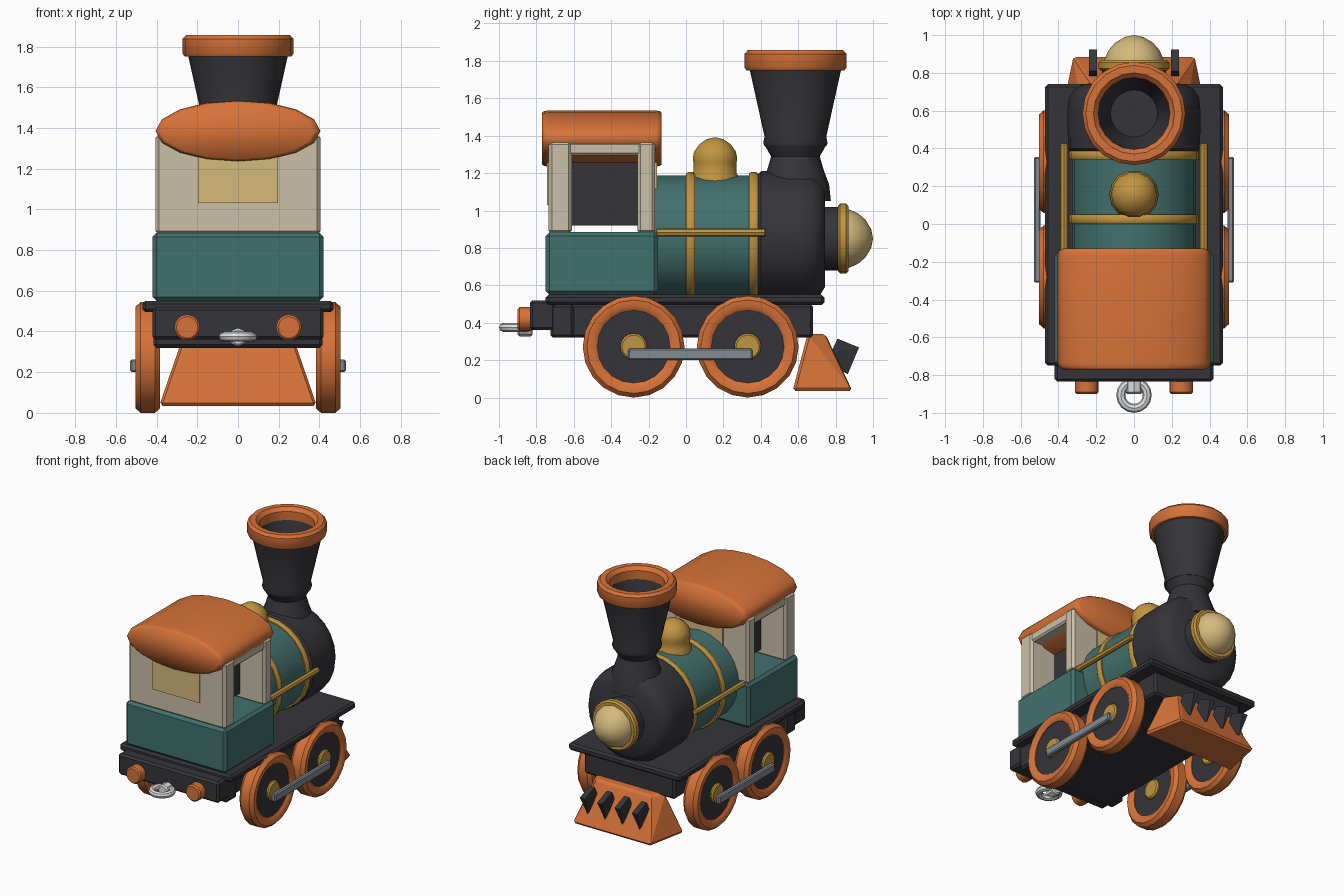
import bpy, bmesh
from math import pi, cos, sin
from mathutils import Vector, Matrix

if "Cube" in bpy.data.objects:
    bpy.data.objects.remove(bpy.data.objects["Cube"], do_unlink=True)


def material(name, r, g, b):
    m = bpy.data.materials.new(name)
    m.use_nodes = True
    m.diffuse_color = (r, g, b, 1)
    m.node_tree.nodes["Principled BSDF"].inputs["Base Color"].default_value = (r, g, b, 1)
    return m


ORANGE = material("orange", 0.68, 0.17, 0.04)
TEAL = material("teal", 0.055, 0.165, 0.155)
DARK = material("charcoal", 0.036, 0.035, 0.042)
BEIGE = material("beige", 0.6, 0.53, 0.4)
GOLD = material("gold", 0.53, 0.3, 0.05)
PALE = material("pale_gold", 0.66, 0.49, 0.2)
STEEL = material("steel", 0.23, 0.26, 0.3)
WHITE = material("silver", 0.72, 0.73, 0.75)

AXES = {"x": (0, pi / 2, 0), "y": (-pi / 2, 0, 0), "z": (0, 0, 0)}


def finish(name, bm, mat, bevel=0, smooth=35):
    """Turn a bmesh into a named object with optional bevel and smooth shading."""
    bmesh.ops.recalc_face_normals(bm, faces=bm.faces)
    mesh = bpy.data.meshes.new(name)
    bm.to_mesh(mesh)
    bm.free()
    mesh.materials.append(mat)
    ob = bpy.data.objects.new(name, mesh)
    bpy.context.collection.objects.link(ob)
    bpy.ops.object.select_all(action="DESELECT")
    ob.select_set(True)
    bpy.context.view_layer.objects.active = ob
    if smooth:
        bpy.ops.object.shade_smooth_by_angle(angle=smooth * pi / 180)
    if bevel:
        mod = ob.modifiers.new("bevel", "BEVEL")
        mod.width, mod.segments, mod.limit_method = bevel, 1, "ANGLE"
    return ob


def box(name, mat, x, y, z, bevel=0.015):
    """Box from (min, max) pairs."""
    bm = bmesh.new()
    bmesh.ops.create_cube(bm, size=1)
    for v in bm.verts:
        v.co = [p[0] + (c + 0.5) * (p[1] - p[0]) for c, p in zip(v.co, (x, y, z))]
    return finish(name, bm, mat, bevel, smooth=0)


def lathe(name, mat, profile, axis="z", at=(0, 0, 0), segs=20, closed=False, smooth=40):
    """Revolve (radius, height) points around an axis."""
    bm = bmesh.new()
    verts = [bm.verts.new((r, 0, h)) for r, h in profile]
    edges = [bm.edges.new(p) for p in zip(verts, verts[1:])]
    if closed:
        edges.append(bm.edges.new((verts[-1], verts[0])))
    bmesh.ops.spin(bm, geom=verts + edges, cent=(0, 0, 0), axis=(0, 0, 1),
                   angle=2 * pi, steps=segs, use_duplicate=False)
    bmesh.ops.remove_doubles(bm, verts=bm.verts, dist=0.0005)
    ob = finish(name, bm, mat, smooth=smooth)
    ob.location, ob.rotation_euler = at, AXES[axis]
    return ob


def rod(name, mat, radius, lo, hi, axis, at, segs=16, chamfer=0.01):
    """Capped cylinder with chamfered rims."""
    c = chamfer
    return lathe(name, mat, [(0, lo), (radius - c, lo), (radius, lo + c),
                             (radius, hi - c), (radius - c, hi), (0, hi)], axis, at, segs)


def hull(name, mat, points, bevel=0):
    bm = bmesh.new()
    for p in points:
        bm.verts.new(p)
    bmesh.ops.convex_hull(bm, input=bm.verts)
    bmesh.ops.dissolve_limit(bm, angle_limit=0.02, verts=bm.verts, edges=bm.edges)
    return finish(name, bm, mat, bevel, smooth=0)


# Chassis
box("chassis", DARK, (-0.38, 0.38), (-0.72, 0.68), (0.32, 0.5))
box("deck", DARK, (-0.47, 0.47), (-0.75, 0.74), (0.495, 0.55))
box("rear_beam", DARK, (-0.42, 0.42), (-0.835, -0.7), (0.36, 0.52))
box("beam_skirt", DARK, (-0.415, 0.415), (-0.725, -0.6), (0.32, 0.5))

# Wheels, coupling rods and buffers on both sides
for side, s in (("left", 1), ("right", -1)):
    for end, y in (("rear", -0.28), ("front", 0.33)):
        at = (s * 0.443, y, 0.272)
        lathe(f"wheel_rim_{side}_{end}", ORANGE,
              [(0.195, -0.045), (0.215, -0.06), (0.25, -0.06), (0.272, -0.035),
               (0.272, 0.035), (0.25, 0.06), (0.215, 0.06), (0.195, 0.045)],
              "x", at, closed=True)
        rod(f"wheel_disc_{side}_{end}", DARK, 0.205, -0.04, 0.04, "x", at, 20)
        rod(f"wheel_hub_{side}_{end}", GOLD, 0.072, -0.06, 0.06, "x", at)
    box(f"coupling_rod_{side}", STEEL, sorted((s * 0.495, s * 0.53)),
        (-0.31, 0.355), (0.2, 0.262), 0.008)
    rod(f"buffer_{side}", ORANGE, 0.063, -0.9, -0.82, "y", (s * 0.25, 0, 0.42))

# Rear coupler: shank and ring
rod("coupler_shank", WHITE, 0.045, -0.9, -0.82, "y", (0, 0, 0.372), 8)
lathe("coupler_ring", WHITE, [(0.07 + 0.024 * cos(a * pi / 4), 0.024 * sin(a * pi / 4))
                              for a in range(8)], "z", (0, -0.906, 0.375), 16, True)

# Cab
box("cab_base", TEAL, (-0.42, 0.42), (-0.75, -0.15), (0.55, 0.885), 0.02)
box("cab_rear_wall", BEIGE, (-0.405, 0.405), (-0.735, -0.61), (0.875, 1.37), 0.018)
box("cab_front_wall", BEIGE, (-0.405, 0.405), (-0.26, -0.165), (0.875, 1.37), 0.018)
box("rear_window", PALE, (-0.197, 0.197), (-0.744, -0.735), (1.03, 1.27), 0)
box("front_window", PALE, (-0.197, 0.197), (-0.165, -0.156), (1.03, 1.27), 0)
for side, s in (("left", 1), ("right", -1)):
    box(f"cab_lintel_{side}", BEIGE, sorted((s * 0.31, s * 0.395)),
        (-0.63, -0.24), (1.295, 1.365), 0.012)
box("cab_interior", DARK, (-0.2, 0.2), (-0.62, -0.25), (0.92, 1.27), 0)

# Lens-shaped roof with softened ends
roof = lathe("cab_roof", ORANGE, [(0, -0.32), (0.375, -0.32), (0.398, -0.308), (0.405, -0.285),
                                  (0.405, 0.285), (0.398, 0.308), (0.375, 0.32), (0, 0.32)],
             "y", (0, -0.45, 1.385), 16, smooth=60)
roof.scale = (1, 0.37, 1)

# Boiler with bands and handrails
BOILER = (0, 0, 0.86)
rod("boiler", TEAL, 0.328, -0.2, 0.4, "y", BOILER, 24)
for name, y in (("rear_band", 0.025), ("front_band", 0.362)):
    lathe(name, GOLD, [(0.32, y - 0.024), (0.338, y - 0.024), (0.345, y - 0.015),
                       (0.345, y + 0.015), (0.338, y + 0.024), (0.32, y + 0.024)],
          "y", BOILER, 24, True)
for side, s in (("left", 1), ("right", -1)):
    rod(f"handrail_{side}", GOLD, 0.022, -0.16, 0.425, "y", (s * 0.37, 0, 0.882), 8, 0.006)

# Smokebox and headlamp
lathe("smokebox", DARK, [(0, 0.385), (0.335, 0.385), (0.35, 0.4), (0.352, 0.6), (0.345, 0.67),
                         (0.315, 0.715), (0.27, 0.742), (0, 0.748)], "y", BOILER, 24)
LAMP = (0, 0, 0.85)
rod("lamp_housing", DARK, 0.17, 0.72, 0.83, "y", LAMP, 20)
lathe("lamp_ring", GOLD, [(0.13, 0.812), (0.175, 0.812), (0.187, 0.824), (0.187, 0.855),
                          (0.175, 0.868), (0.13, 0.868)], "y", LAMP, 20, True)
lathe("lamp_glass", PALE, [(0, 0.84), (0.158, 0.84), (0.155, 0.875), (0.135, 0.92),
                           (0.1, 0.96), (0.05, 0.99), (0, 1)], "y", LAMP, 12)

# Steam dome
lathe("steam_dome", GOLD, [(0, 1.1), (0.127, 1.1), (0.13, 1.18), (0.118, 1.2), (0.118, 1.255),
                           (0.122, 1.275), (0.115, 1.315), (0.085, 1.355), (0.045, 1.382),
                           (0, 1.392)], "z", (0, 0.155, 0), 14)

# Chimney: flared foot, hollow funnel, rounded rim
STACK = (0, 0.585, 0)
lathe("chimney_foot", DARK, [(0, 1.05), (0.19, 1.05), (0.18, 1.14), (0.15, 1.22), (0.13, 1.29),
                             (0.165, 1.35), (0, 1.35)], "z", STACK)
lathe("chimney_funnel", DARK, [(0, 1.345), (0.165, 1.345), (0.172, 1.36), (0.165, 1.395),
                               (0.246, 1.76), (0.2, 1.78), (0.125, 1.5), (0, 1.5)], "z", STACK)
lathe("chimney_rim", ORANGE, [(0.19, 1.765), (0.22, 1.75), (0.262, 1.75), (0.273, 1.765),
                              (0.273, 1.838), (0.255, 1.857), (0.215, 1.857), (0.19, 1.83)],
      "z", STACK, 20, True)

# Cowcatcher with four teeth
hull("cowcatcher", ORANGE, [(s * x, y, z) for s in (-1, 1) for x, y, z in (
    (0.39, 0.57, 0.035), (0.325, 0.89, 0.035), (0.285, 0.65, 0.34), (0.225, 0.745, 0.34))], 0.015)
for i in range(4):
    x = -0.2175 + i * 0.145
    hull(f"tooth_{i + 1}", DARK, [(x + d, y, z) for d in (-0.022, 0.022) for y, z in (
        (0.775, 0.24), (0.81, 0.315), (0.925, 0.268))] + [(x, 0.865, 0.125), (x, 0.82, 0.15)])
